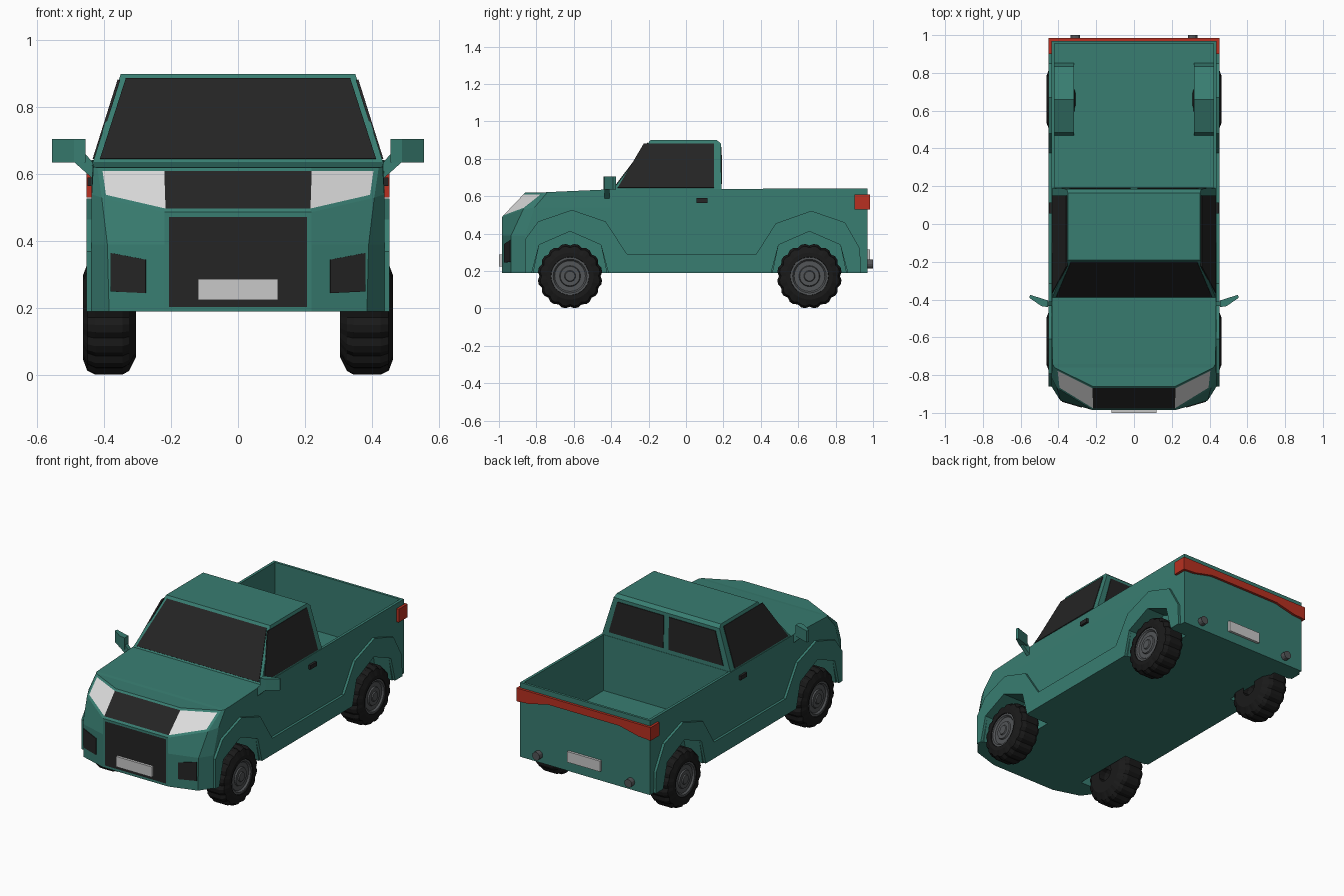
import bpy, bmesh, math
from mathutils import Vector

if "Cube" in bpy.data.objects:
    bpy.data.objects.remove(bpy.data.objects["Cube"])


def material(name, rgb):
    m = bpy.data.materials.new(name)
    m.diffuse_color = (*rgb, 1)
    m.use_nodes = True
    m.node_tree.nodes["Principled BSDF"].inputs["Base Color"].default_value = m.diffuse_color
    return m


TEAL = material("teal paint", (0.04, 0.205, 0.165))
GLASS = material("dark glass", (0.018, 0.018, 0.018))
TYRE = material("tyre rubber", (0.010, 0.010, 0.010))
RIM = material("rim grey", (0.085, 0.09, 0.095))
LAMP = material("headlight white", (0.72, 0.72, 0.72))
PLATE = material("plate grey", (0.58, 0.58, 0.58))
RED = material("tail light red", (0.48, 0.03, 0.015))


def finish(name, bm, *mats):
    bmesh.ops.recalc_face_normals(bm, faces=bm.faces[:])
    me = bpy.data.meshes.new(name)
    bm.to_mesh(me)
    bm.free()
    for m in mats:
        me.materials.append(m)
    ob = bpy.data.objects.new(name, me)
    bpy.context.collection.objects.link(ob)
    return ob


def hull(name, pts, mat):
    bm = bmesh.new()
    for p in pts:
        bm.verts.new(p)
    bmesh.ops.convex_hull(bm, input=bm.verts[:])
    bmesh.ops.dissolve_limit(bm, angle_limit=0.01, verts=bm.verts[:], edges=bm.edges[:])
    return finish(name, bm, mat)


def box(name, x, y, z, mat):
    return hull(name, [(a, b, c) for a in x for b in y for c in z], mat)


def plate(name, pts, mat, t=0.004):
    p = [Vector(q) for q in pts]
    n = (p[1] - p[0]).cross(p[2] - p[0]).normalized() * t
    return hull(name, [q + n for q in p] + [q - n for q in p], mat)


def prism(name, pts, axis, a, b, mat):
    """Extrude a 2D outline along x (points are y,z) or y (points are x,z)."""
    bm = bmesh.new()
    put = (lambda p, d: (d, p[0], p[1])) if axis == 'x' else (lambda p, d: (p[0], d, p[1]))
    lo = [bm.verts.new(put(p, a)) for p in pts]
    hi = [bm.verts.new(put(p, b)) for p in pts]
    bm.faces.new(lo)
    bm.faces.new(hi)
    for i in range(len(pts)):
        j = (i + 1) % len(pts)
        bm.faces.new((lo[i], lo[j], hi[j], hi[i]))
    return finish(name, bm, mat)


def boolean(ob, cutter, op):
    cutter.hide_render = True
    mod = ob.modifiers.new("cut", 'BOOLEAN')
    mod.operation, mod.solver, mod.object = op, 'EXACT', cutter
    with bpy.context.temp_override(object=ob, active_object=ob):
        bpy.ops.object.modifier_apply(modifier=mod.name)
    bpy.data.objects.remove(cutter)


def arch(cy, grow=0.0, base=0.19):
    g = grow
    return [(cy - 0.205 - g, base), (cy - 0.165 - g, 0.34 + g), (cy, 0.412 + g),
            (cy + 0.165 + g, 0.34 + g), (cy + 0.205 + g, base)]


FRONT, REAR = -0.62, 0.66

# Body: right-hand columns from tail to nose, each with four heights, mirrored into a ring
columns = [
    [(.437, .97, .19), (.437, .97, .39), (.437, .97, .54), (.437, .97, .642)],
    [(.437, -.40, .19), (.437, -.40, .39), (.437, -.40, .54), (.435, -.40, .637)],
    [(.437, -.86, .19), (.437, -.86, .39), (.437, -.81, .54), (.432, -.74, .622)],
    [(.385, -.935, .19), (.39, -.935, .39), (.407, -.87, .53), (.42, -.76, .62)],
    [(.22, -.985, .19), (.22, -.985, .39), (.22, -.985, .487), (.218, -.86, .62)],
]
bm = bmesh.new()
ring = [[bm.verts.new(p) for p in c] for c in columns]
ring += [[bm.verts.new((-x, y, z)) for x, y, z in c] for c in reversed(columns)]
side = {}
for i in range(10):
    for k in range(3):
        a, b = ring[i], ring[(i + 1) % 10]
        side[i, k] = bm.faces.new((a[k], b[k], b[k + 1], a[k + 1]))
for i in range(4):
    for k in (0, 3):
        bm.faces.new((ring[i][k], ring[i + 1][k], ring[8 - i][k], ring[9 - i][k]))
bmesh.ops.recalc_face_normals(bm, faces=bm.faces[:])
# Inset headlights, upper grille and lower grille
lamps = [side[3, 2], side[4, 2], side[5, 2]]
grille = [side[4, 0], side[4, 1]]
for group in (lamps, grille):
    bmesh.ops.inset_region(bm, faces=group, thickness=0.014, use_even_offset=True)
for f in (lamps[0], lamps[2]):
    f.material_index = 2
for f in [lamps[1]] + grille:
    f.material_index = 1
body = finish("body", bm, TEAL, GLASS, LAMP)

# Load bed, bed wheel housings and wheel wells
boolean(body, box("bed_cutter", (-.42, .42), (.192, .955), (.30, .8), TEAL), 'DIFFERENCE')
for s in (1, -1):
    boolean(body, prism("housing", arch(REAR, .01, .23), 'x', s * .318, s * .43, TEAL), 'UNION')
for s in (1, -1):
    for cy, inner in ((FRONT, .29), (REAR, .33)):
        boolean(body, prism("well_cutter", arch(cy, 0, .15), 'x', s * inner, s * .6, TEAL),
                'DIFFERENCE')

# Cab
cab_pts = []
for s in (1, -1):
    cab_pts += [(s * .435, -.395, .63), (s * .435, .19, .63), (s * .35, -.19, .90),
                (s * .35, .165, .90), (s * .356, .186, .882)]
hull("cab", cab_pts, TEAL)


def side_x(z):
    return .435 - (z - .63) * .085 / .27


def screen_y(z):
    return -.395 + (z - .63) * .205 / .27


plate("windshield", [(x, screen_y(z), z) for x, z in
                     ((-.412, .645), (.412, .645), (.335, .885), (-.335, .885))], GLASS)

# Wheel profile (x, radius), revolved; the tread radius alternates for lugs
TYRE_PROFILE = [(.305, .05), (.305, .12), (.325, .155), (.345, .167), (.425, .167),
                (.450, .155), (.463, .125), (.463, .102), (.445, .098), (.445, .05)]
RIM_PROFILE = [(.43, 0), (.43, .103), (.458, .103), (.458, .09), (.448, .082), (.448, .056),
               (.456, .052), (.456, .03), (.462, .026), (.462, 0)]


def lathe(name, profile, s, cy, mat, n, lug=0.0):
    bm = bmesh.new()
    rows = []
    for i in range(n):
        a = 2 * math.pi * i / n
        row = []
        for x, r in profile:
            if r > .15:
                r += lug if i % 3 else -lug * .6
            row.append(bm.verts.new((s * x, cy + r * math.cos(a), .173 + r * math.sin(a))))
        rows.append(row)
    for i in range(n):
        a, b = rows[i], rows[(i + 1) % n]
        for k in range(len(profile) - 1):
            bm.faces.new((a[k], b[k], b[k + 1], a[k + 1]))
    bmesh.ops.remove_doubles(bm, verts=bm.verts[:], dist=1e-5)
    return finish(name, bm, mat)


# Arch flares and sill as one side panel
cladding = [(-.86, .19), (-.86, .37), (-.79, .465), (-.61, .527), (-.43, .465), (-.315, .29),
            (.375, .29), (.48, .455), (.67, .522), (.85, .46), (.93, .32), (.935, .19)]
cladding += arch(REAR)[::-1] + arch(FRONT)[::-1]

for s, tag in ((1, "left"), (-1, "right")):
    prism(tag + "_arch_flares", cladding, 'x', s * .43, s * .452, TEAL)
    plate(tag + "_side_window", [(s * side_x(z), y, z) for y, z in
                                 ((-.365, .645), (.15, .645), (.15, .882), (-.225, .882))], GLASS)
    plate(tag + "_rear_window", [(s * .018, .1895, .665), (s * .385, .1895, .665),
                                 (s * .33, .1865, .862), (s * .018, .1865, .862)], GLASS)
    # Fog lamp recess on the angled nose face
    plate(tag + "_fog_panel", [(s * x, -.985 + (x - .22) * .05 / .168, z) for x, z in
                               ((.275, .245), (.38, .25), (.38, .365), (.275, .345))], GLASS)
    box(tag + "_door_handle", (s * .43, s * .45), (.055, .115), (.565, .59), GLASS)
    box(tag + "_tail_light", (s * .43, s * .452), (.90, .985), (.53, .61), RED)
    # Swept mirror and its arm
    hull(tag + "_mirror", [(s * x, y, z) for x, y in
                           ((.455, -.44), (.49, -.435), (.555, -.39), (.55, -.375), (.455, -.405))
                           for z in (.635, .705)], TEAL)
    hull(tag + "_mirror_arm", [(s * x, y, z) for x, z in
                               ((.425, .625), (.432, .585), (.455, .66), (.49, .637))
                               for y in (-.435, -.41)], TEAL)
    for cy, end in ((FRONT, "front"), (REAR, "rear")):
        lathe(f"{end}_{tag}_tyre", TYRE_PROFILE, s, cy, TYRE, 48, .006)
        lathe(f"{end}_{tag}_rim", RIM_PROFILE, s, cy, RIM, 24)
    # Round tail pipe
    circle = [(s * .31 + .025 * math.cos(a * math.pi / 6), .238 + .025 * math.sin(a * math.pi / 6))
              for a in range(12)]
    prism(tag + "_tail_pipe", circle, 'y', .96, 1.0, RIM)

# Red band across the tailgate, deeper at the corners
half = [(.452, .61), (.452, .53), (.37, .535), (.24, .565)]
prism("tail_light_band", half + [(-x, z) for x, z in reversed(half)], 'y', .96, .985, RED)

# Number plates
box("front_plate", (-.12, .12), (-1.0, -.98), (.225, .288), PLATE)
box("rear_plate", (-.11, .11), (.96, .985), (.25, .315), PLATE)
